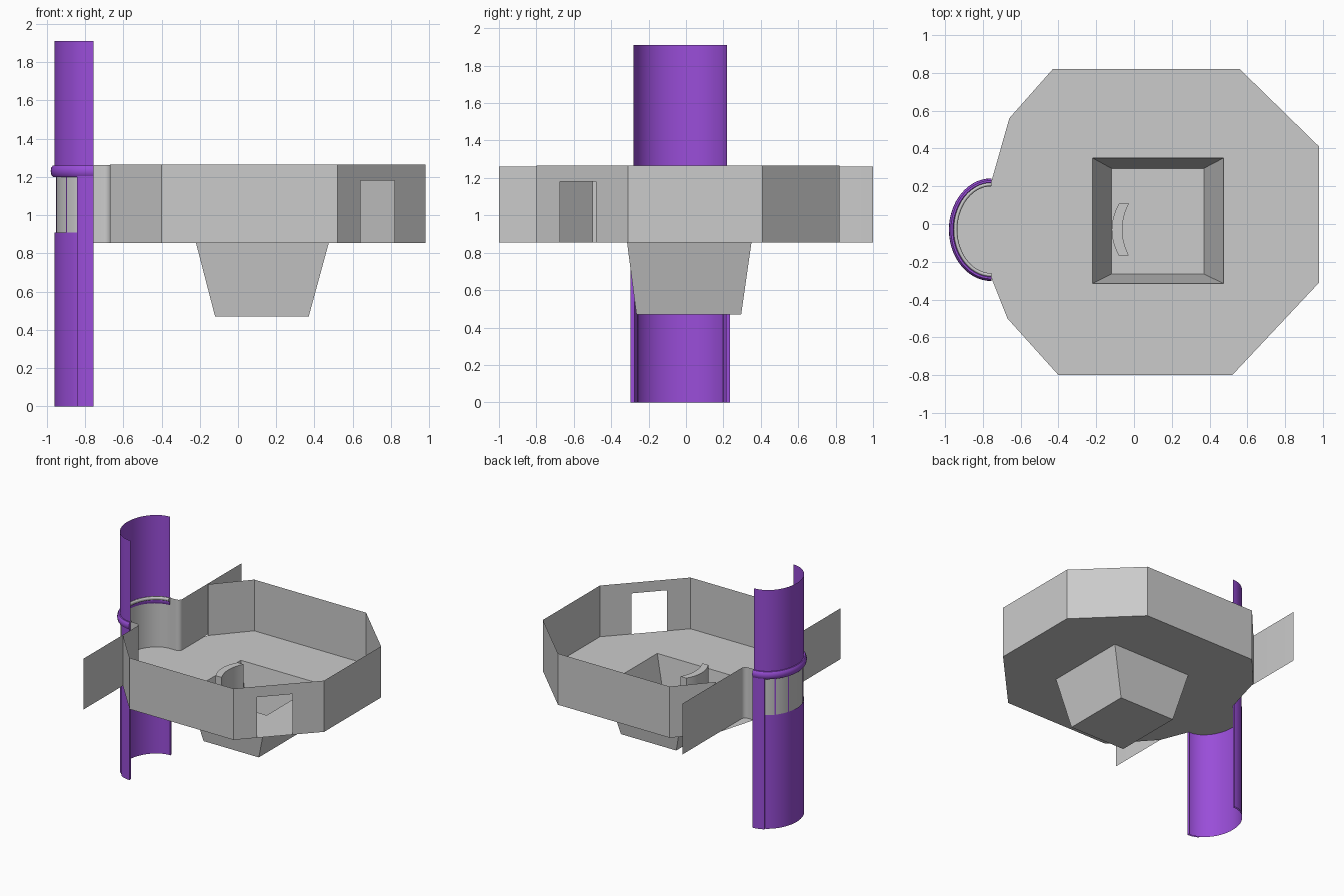
import bpy, bmesh, math

if "Cube" in bpy.data.objects:
    bpy.data.objects.remove(bpy.data.objects["Cube"])


def material(name, rgb):
    m = bpy.data.materials.new(name)
    m.diffuse_color = (*rgb, 1)
    m.use_nodes = True
    m.node_tree.nodes["Principled BSDF"].inputs["Base Color"].default_value = m.diffuse_color
    return m


GREY = material("light grey", (0.6, 0.6, 0.6))
PURPLE = material("purple", (0.32, 0.075, 0.69))
Z0, Z1 = 0.855, 1.265          # floor and wall top
CX, CY = -0.755, -0.03         # centre of the half-round tower


def finish(name, bm, mat, smooth=None):
    me = bpy.data.meshes.new(name)
    bm.to_mesh(me)
    bm.free()
    me.materials.append(mat)
    ob = bpy.data.objects.new(name, me)
    bpy.context.collection.objects.link(ob)
    if smooth:
        bpy.ops.object.select_all(action='DESELECT')
        ob.select_set(True)
        bpy.context.view_layer.objects.active = ob
        bpy.ops.object.shade_smooth_by_angle(angle=math.radians(smooth))
    return ob


def arc(rx, ry, a0=-90, a1=90, n=28):
    """Elliptic arc; angle 0 points to -x, positive angles go to +y."""
    ts = [math.radians(a0 + (a1 - a0) * i / n) for i in range(n + 1)]
    return [(CX - rx * math.cos(t), CY + ry * math.sin(t)) for t in ts]


def strip(bm, path, z0, z1):
    lo = [bm.verts.new((x, y, z0)) for x, y in path]
    hi = [bm.verts.new((x, y, z1)) for x, y in path]
    for i in range(len(path) - 1):
        bm.faces.new((lo[i], lo[i + 1], hi[i + 1], hi[i]))


def sheet(name, path, z0, z1, mat, smooth=None):
    bm = bmesh.new()
    strip(bm, path, z0, z1)
    return finish(name, bm, mat, smooth)


def half_ring(name, rx, ry, z, w, h, mat):
    """Half hoop with an oval section of half width w and half height h."""
    bm = bmesh.new()
    loops = []
    for k in range(10):
        a = 2 * math.pi * k / 10
        p = arc(rx + w * math.cos(a), ry + w * math.cos(a))
        loops.append([bm.verts.new((x, y, z + h * math.sin(a))) for x, y in p])
    for k in range(10):
        a, b = loops[k], loops[(k + 1) % 10]
        for i in range(len(a) - 1):
            bm.faces.new((a[i], a[i + 1], b[i + 1], b[i]))
    for i in (0, -1):
        bm.faces.new([l[i] for l in loops])
    bmesh.ops.recalc_face_normals(bm, faces=bm.faces)
    finish(name, bm, mat, 50)


# Room outline, counter-clockwise from the front left to the back left corner
room = [(-0.67, -0.50), (-0.40, -0.80), (0.52, -0.80), (0.98, -0.31),
        (0.98, 0.41), (0.56, 0.82), (-0.43, 0.82), (-0.66, 0.56)]


def lerp(a, b, t):
    return tuple(p + (q - p) * t for p, q in zip(a, b))


# Walls, with a doorway in the front right chamfer
bm = bmesh.new()
for i in range(7):
    a, b = room[i], room[i + 1]
    if i == 2:
        d0, d1 = lerp(a, b, 0.26), lerp(a, b, 0.65)
        strip(bm, [a, d0], Z0, Z1)
        strip(bm, [d0, d1], 1.18, Z1)
        strip(bm, [d1, b], Z0, Z1)
    else:
        strip(bm, [a, b], Z0, Z1)
bmesh.ops.remove_doubles(bm, verts=bm.verts, dist=0.0001)
finish("room_walls", bm, GREY)

# Floor reaching into the tower, with a square opening for the pit
pit_top = [(-0.22, -0.315), (0.475, -0.315), (0.475, 0.35), (-0.22, 0.35)]
pit_low = [(-0.12, -0.265), (0.37, -0.265), (0.37, 0.295), (-0.12, 0.295)]
bm = bmesh.new()
edges = []
for loop in (room + arc(0.2, 0.255)[::-1], pit_top):
    vs = [bm.verts.new((x, y, Z0)) for x, y in loop]
    edges += [bm.edges.new((vs[i], vs[(i + 1) % len(vs)])) for i in range(len(vs))]
bmesh.ops.triangle_fill(bm, edges=edges, use_beauty=True, normal=(0, 0, 1))
finish("room_floor", bm, GREY)

# Tapered pit below the floor
bm = bmesh.new()
top = [bm.verts.new((x, y, Z0)) for x, y in pit_top]
low = [bm.verts.new((x, y, 0.47)) for x, y in pit_low]
for i in range(4):
    j = (i + 1) % 4
    bm.faces.new((low[i], low[j], top[j], top[i]))
bm.faces.new(low[::-1])
finish("pit", bm, GREY)

# Curved console standing in the pit
outer, inner = [], []
for i in range(13):
    s = -1 + i / 6
    outer.append((-0.118 + 0.038 * s * s, CY + 0.138 * s))
    inner.append((-0.062 + 0.035 * s * s, CY + 0.138 * s))
bm = bmesh.new()
o, n = [[bm.verts.new((x, y, 0.472)) for x, y in p] for p in (outer, inner)]
base = [bm.faces.new((o[i], o[i + 1], n[i + 1], n[i])) for i in range(12)]
up = bmesh.ops.extrude_face_region(bm, geom=base)["geom"]
bmesh.ops.translate(bm, vec=(0, 0, 0.495),
                    verts=[v for v in up if isinstance(v, bmesh.types.BMVert)])
bmesh.ops.recalc_face_normals(bm, faces=bm.faces)
finish("console", bm, GREY, 30)

# Grey lining: side wing, rounded corner, tower lining, corner, side wing
WX, R = -0.67, 0.035
curve = arc(0.198, 0.25)


def corner(y, s):
    ts = [math.pi / 2 * i / 6 for i in range(7)]
    return [(WX - R + R * math.sin(t), y + s * R * (1 - math.cos(t))) for t in ts]


path = ([(WX, -1.0)] + corner(CY - 0.25, -1)[::-1] + curve
        + corner(CY + 0.25, 1) + [(WX, 1.0)])
sheet("lining_and_wings", path, Z0, Z1 - 0.003, GREY, 40)

# Purple half-round tower above and below the window band
sheet("tower_upper", arc(0.205, 0.25), 1.20, 1.91, PURPLE, 30)
sheet("tower_lower", arc(0.205, 0.253), 0, 0.91, PURPLE, 30)

# Thicker jambs at both open ends of the tower
for side, s in (("front", -1), ("back", 1)):
    jamb = ([arc(0.195, 0.25, 65 * s, 66 * s, 1)[0]]
            + arc(0.208, 0.266, 65 * s, 90 * s, 8) + [(CX, CY + 0.245 * s)])
    sheet("tower_jamb_" + side, jamb, 0, 1.205, PURPLE, 30)
    # Slim bars dividing the window band
    for k, (a, w) in enumerate(((46, 1.3), (20, 0.7))):
        bar = arc(0.205, 0.255, (a - w) * s, (a + w) * s, 2)
        sheet(f"window_bar_{side}_{k}", bar, 0.905, 1.205, PURPLE)

# Hoop above the windows and pale rim inside it
half_ring("tower_hoop", 0.209, 0.256, 1.23, 0.016, 0.031, PURPLE)
half_ring("lining_rim", 0.19, 0.24, 1.25, 0.01, 0.014, GREY)
